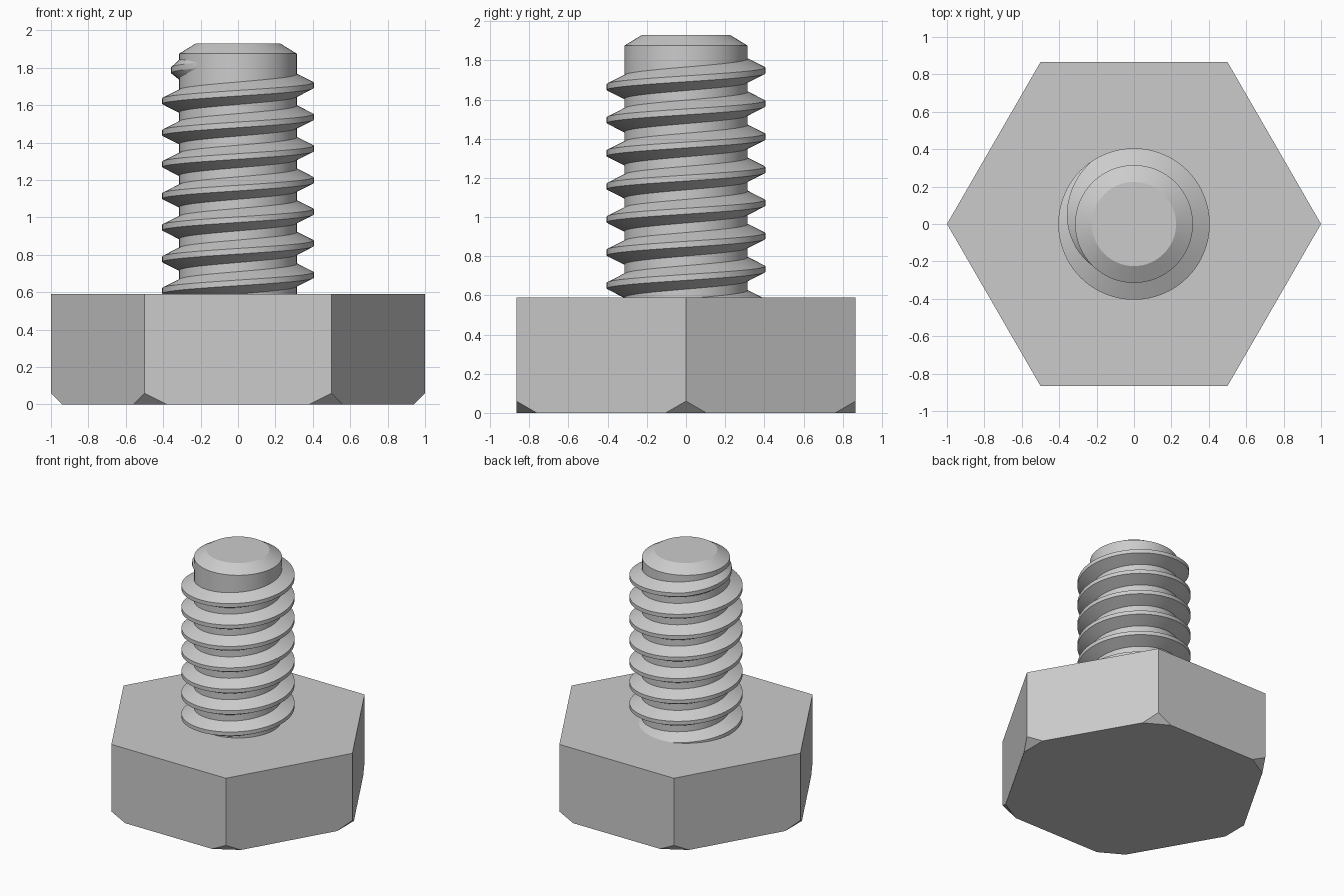
import bpy, bmesh
from math import cos, sin, tau, radians
from mathutils import Vector

default = bpy.data.objects.get("Cube")
if default:
    bpy.data.objects.remove(default, do_unlink=True)

HEAD_TOP = 0.59
ROOT_R, CREST_R = 0.315, 0.405
PITCH = 0.169
STEPS = 64            # segments per turn

steel = bpy.data.materials.new("plain grey steel")
steel.use_nodes = True
GREY = (0.6, 0.6, 0.6, 1)
steel.diffuse_color = GREY
steel.node_tree.nodes["Principled BSDF"].inputs["Base Color"].default_value = GREY


def polar(r, angle, z):
    return Vector((r * cos(angle), r * sin(angle), z))


def finish(name, bm, smooth):
    """Turn a bmesh into a named object, smooth with sharp edges if asked."""
    bmesh.ops.recalc_face_normals(bm, faces=bm.faces)
    mesh = bpy.data.meshes.new(name)
    bm.to_mesh(mesh)
    bm.free()
    mesh.materials.append(steel)
    if smooth:
        mesh.polygons.foreach_set("use_smooth", [True] * len(mesh.polygons))
        mesh.set_sharp_from_angle(angle=radians(25))
    obj = bpy.data.objects.new(name, mesh)
    bpy.context.collection.objects.link(obj)
    return obj


def loft(rings):
    """Bridge closed rings of points in order and cap both ends."""
    bm = bmesh.new()
    rows = [[bm.verts.new(p) for p in ring] for ring in rings]
    for low, high in zip(rows, rows[1:]):
        for i in range(len(low)):
            j = (i + 1) % len(low)
            bm.faces.new((low[i], low[j], high[j], high[i]))
    bm.faces.new(rows[0][::-1])
    bm.faces.new(rows[-1])
    return bm


def circle(r, z, count=STEPS):
    return [polar(r, tau * i / count, z) for i in range(count)]


# Hexagonal head, with the six lower corners cut off flat
bm = loft([circle(1, 0, 6), circle(1, HEAD_TOP, 6)])
for i in range(6):
    a = tau * i / 6
    cut = bmesh.ops.bisect_plane(
        bm, geom=bm.verts[:] + bm.edges[:] + bm.faces[:], dist=1e-5,
        plane_co=polar(0.94, a, 0), plane_no=polar(1, a, -1), clear_outer=True)
    rim = [e for e in cut["geom_cut"] if isinstance(e, bmesh.types.BMEdge)]
    bmesh.ops.holes_fill(bm, edges=rim, sides=0)
finish("hex_head", bm, False)

# Shaft with a chamfered tip
finish("shaft", loft([circle(ROOT_R, HEAD_TOP - 0.05),
                      circle(ROOT_R, 1.875),
                      circle(0.225, 1.93)]), True)

# Thread: a trapezoid swept up a right-handed helix, fading into the shaft
FIRST, LAST, FADE = -7 * STEPS, 42, 20
rings = []
for s in range(FIRST, LAST + 1):
    a = tau * s / STEPS
    z = 1.706 + PITCH * s / STEPS
    fade = max(0, s - (LAST - FADE)) / FADE
    crest = CREST_R + (ROOT_R - 0.01 - CREST_R) * fade
    rings.append([polar(0.29, a, z - 0.0725), polar(crest, a, z - 0.015),
                  polar(crest, a, z + 0.015), polar(0.29, a, z + 0.0725)])
finish("thread", loft(rings), True)
